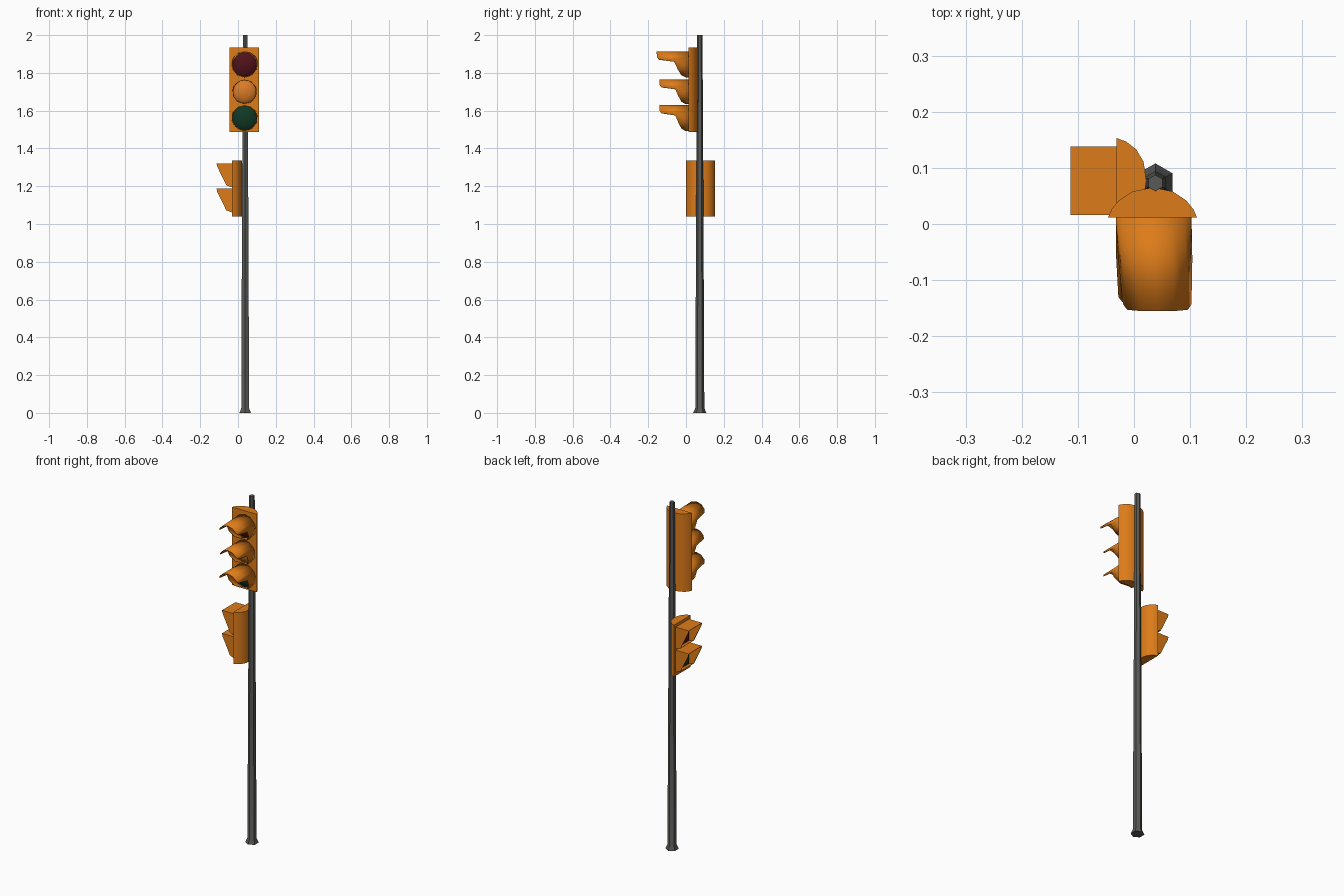
import bpy, bmesh, math
from math import sin, cos, pi, radians

if "Cube" in bpy.data.objects:
    bpy.data.objects.remove(bpy.data.objects["Cube"])


def material(name, rgb):
    m = bpy.data.materials.new(name)
    m.diffuse_color = (*rgb, 1)
    m.use_nodes = True
    m.node_tree.nodes["Principled BSDF"].inputs["Base Color"].default_value = m.diffuse_color
    return m


ORANGE = material("orange_paint", (0.72, 0.2, 0.01))
DARK = material("dark_metal", (0.1, 0.1, 0.095))
RED = material("red_glass", (0.08, 0.006, 0.01))
AMBER = material("amber_glass", (0.7, 0.2, 0.02))
GREEN = material("green_glass", (0.005, 0.04, 0.018))


def make(name, verts, faces, mat, smooth=None, thick=0):
    bm = bmesh.new()
    vs = [bm.verts.new(v) for v in verts]
    for f in faces:
        bm.faces.new([vs[i] for i in f])
    bmesh.ops.recalc_face_normals(bm, faces=bm.faces)
    me = bpy.data.meshes.new(name)
    bm.to_mesh(me)
    bm.free()
    ob = bpy.data.objects.new(name, me)
    bpy.context.collection.objects.link(ob)
    me.materials.append(mat)
    if thick:
        mod = ob.modifiers.new("thickness", 'SOLIDIFY')
        mod.thickness = thick
        mod.offset = -1
    if smooth:
        bpy.ops.object.select_all(action='DESELECT')
        ob.select_set(True)
        bpy.context.view_layer.objects.active = ob
        bpy.ops.object.shade_smooth_by_angle(angle=radians(smooth))
    return ob


def loft(name, rings, mat, caps=True, smooth=None, thick=0):
    n = len(rings[0])
    verts = [p for r in rings for p in r]
    faces = [(k * n + i, k * n + (i + 1) % n, (k + 1) * n + (i + 1) % n, (k + 1) * n + i)
             for k in range(len(rings) - 1) for i in range(n)]
    if caps:
        faces += [tuple(range(n)), tuple(range(len(verts) - n, len(verts)))]
    return make(name, verts, faces, mat, smooth, thick)


# hexagonal tapered pole with a flared foot
PX, PY = 0.038, 0.073
loft("pole", [[(PX + r * sin(i * pi / 3), PY + r * cos(i * pi / 3), z) for i in range(6)]
              for z, r in ((0, 0.035), (0.025, 0.024), (0.7, 0.021), (2.0, 0.0145))],
     DARK, smooth=25)

# main housing: flat front, rounded back
CX = 0.033
half = [(0.079, 0.012), (0.073, 0.026), (0.06, 0.042), (0.036, 0.058)]
outline = half + [(0, 0.065)] + [(-x, y) for x, y in reversed(half)]
loft("main_housing", [[(CX + x, y, z) for x, y in outline] for z in (1.486, 1.935)],
     ORANGE, smooth=40)

# visor edge: angle from the top, y of the front edge
edge = [(0, -0.155), (28, -0.155), (55, -0.153), (68, -0.143), (78, -0.062),
        (110, -0.045), (145, -0.026), (180, -0.002)]
edge += [(-a, y) for a, y in reversed(edge[1:-1])]


def dome(name, x, y, z, r, mat):
    rings = [[(x + r * s * cos(i * pi / 8), y - d, z + r * s * sin(i * pi / 8)) for i in range(16)]
             for s, d in ((1, 0), (0.85, 0.008), (0.5, 0.016), (0.15, 0.019))]
    loft(name, rings, mat, smooth=60)


for name, z, r, length, skew, mat in (("red", 1.845, 0.069, 1.0, 0.007, RED),
                                      ("amber", 1.70, 0.065, 0.91, 0, AMBER),
                                      ("green", 1.561, 0.069, 0.91, -0.002, GREEN)):
    back, front = [], []
    for a, y in edge:
        sx, sz = r * sin(radians(a)), r * cos(radians(a))
        k = -y / 0.155
        back.append((CX + 0.002 + sx, 0.013, z + sz))
        front.append((CX + 0.002 + sx * (1 - 0.05 * k) + skew * k, y * length, z + sz))
    loft(name + "_visor", [back, front], ORANGE, caps=False, smooth=45, thick=0.003)
    dome(name + "_lens", CX + 0.002, 0.012, z, r * 0.93, mat)

# pedestrian housing, facing -x
CY = 0.077
half = [(0.076, -0.031), (0.07, -0.014), (0.056, 0.004), (0.034, 0.017)]
outline = half + [(0, 0.022)] + [(-w, x) for w, x in reversed(half)]
loft("pedestrian_housing", [[(x, CY + w, z) for w, x in outline] for z in (1.039, 1.337)],
     ORANGE, smooth=40)

# pedestrian box visors and screens
W = 0.061
for name, top, mat in (("stop", 1.32, RED), ("walk", 1.187, GREEN)):
    side = [(-0.03, 0), (-0.113, 0), (-0.111, -0.014), (-0.062, -0.115), (-0.03, -0.126)]
    verts = [(x, CY + s * W, top + z) for s in (-1, 1) for x, z in side]
    make(name + "_visor", verts,
         [(0, 1, 2, 3, 4), (5, 6, 7, 8, 9), (0, 1, 6, 5), (3, 4, 9, 8)],
         ORANGE, thick=0.003)
    y0, y1, z0, z1 = CY - W + 0.006, CY + W - 0.006, top - 0.12, top - 0.006
    make(name + "_screen",
         [(x, y, z) for x in (-0.029, -0.036) for y, z in ((y0, z0), (y1, z0), (y1, z1), (y0, z1))],
         [(0, 1, 2, 3), (4, 5, 6, 7), (0, 1, 5, 4), (1, 2, 6, 5), (2, 3, 7, 6), (3, 0, 4, 7)], mat)
